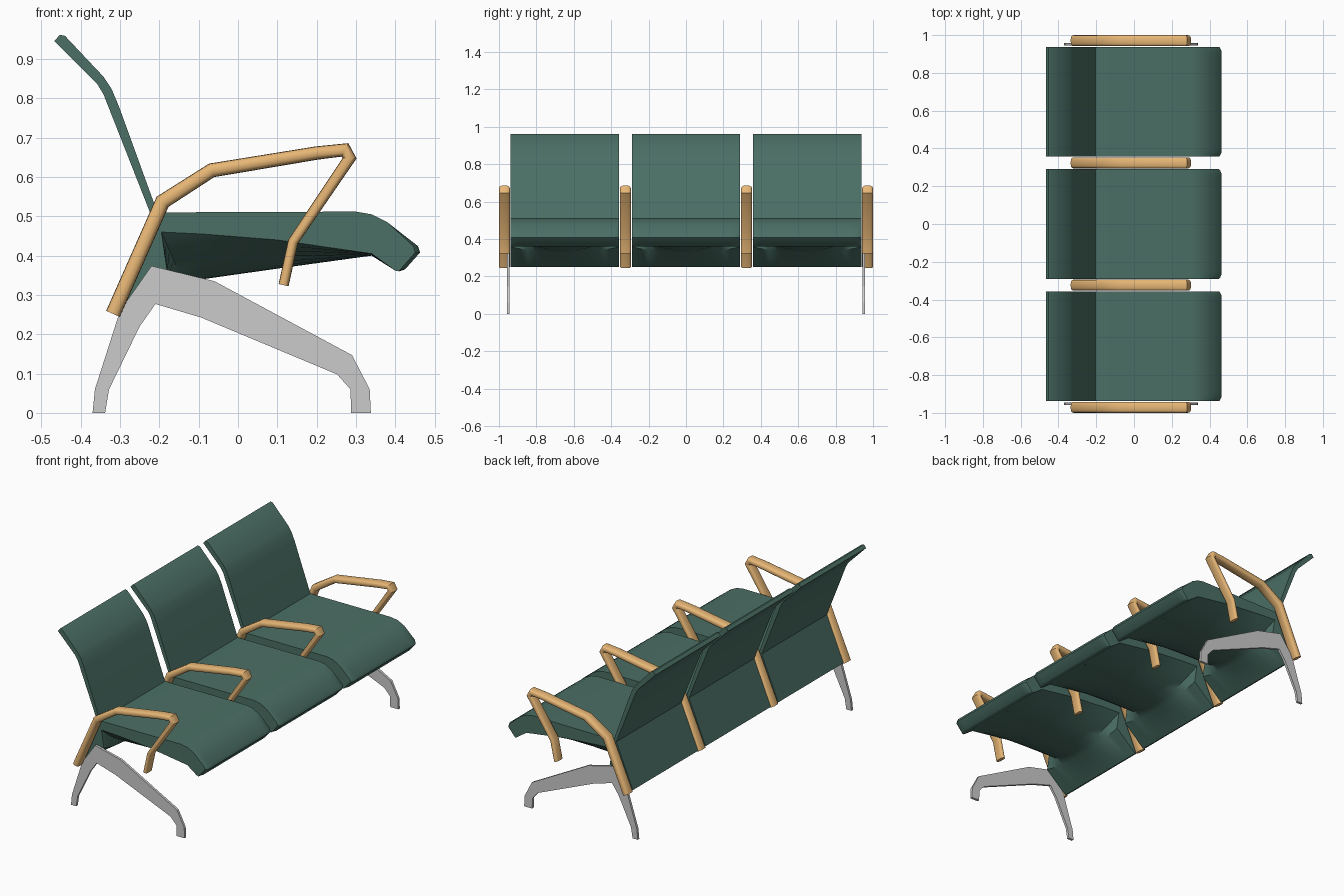
import bpy, bmesh, math
from mathutils import Vector

if "Cube" in bpy.data.objects:
    bpy.data.objects.remove(bpy.data.objects["Cube"])


def material(name, color):
    m = bpy.data.materials.new(name)
    m.diffuse_color = (*color, 1)
    m.use_nodes = True
    m.node_tree.nodes["Principled BSDF"].inputs["Base Color"].default_value = m.diffuse_color
    return m


def loft(name, rings, mat=None, angle=35):
    """Skin a list of equal-length closed rings and cap both ends."""
    bm = bmesh.new()
    rows = [[bm.verts.new(p) for p in ring] for ring in rings]
    n = len(rows[0])
    for a, b in zip(rows, rows[1:]):
        for i in range(n):
            j = (i + 1) % n
            bm.faces.new((a[i], a[j], b[j], b[i]))
    bm.faces.new(rows[0])
    bm.faces.new(rows[-1])
    bmesh.ops.recalc_face_normals(bm, faces=bm.faces[:])
    me = bpy.data.meshes.new(name)
    bm.to_mesh(me)
    bm.free()
    ob = bpy.data.objects.new(name, me)
    bpy.context.collection.objects.link(ob)
    if mat:
        me.materials.append(mat)
    bpy.ops.object.select_all(action='DESELECT')
    ob.select_set(True)
    bpy.context.view_layer.objects.active = ob
    if angle:
        bpy.ops.object.shade_smooth_by_angle(angle=math.radians(angle))
    return ob


green = material("green_upholstery", (0.07, 0.16, 0.13))
wood = material("wood", (0.80, 0.47, 0.18))

# Seat side profile: backrest front, seat top, front lip
upper = [(-.467, .946), (-.453, .962), (-.440, .959), (-.342, .855), (-.322, .825),
         (-.303, .78), (-.205, .51), (.30, .512), (.34, .505), (.38, .485),
         (.458, .424), (.463, .408), (.425, .365), (.41, .36), (.40, .362)]
# Underside: shallow at the side edges, deep belly at the centre
edge = [(.34, .405), (.10, .44), (-.09, .455), (-.195, .46), (-.18, .36)]
belly = [(.34, .400), (.10, .367), (-.09, .34), (-.14, .335), (-.18, .328)]
# Lower back flap and rear of backrest
rear = [(-.308, .25), (-.325, .26), (-.222, .505), (-.342, .81), (-.357, .835)]

PITCH, HALF = 0.647, 0.29
for k, side in enumerate(("left", "middle", "right")):
    yc = (k - 1) * PITCH
    rings = []
    for s in range(17):
        t = math.sin((s / 8 - 1) * math.pi / 2)
        f = 1 - abs(t) ** 2.5
        mid = [(a[0] + (b[0] - a[0]) * f, a[1] + (b[1] - a[1]) * f)
               for a, b in zip(edge, belly)]
        # slightly eased front corners
        pull = 0.012 * max(0, (abs(t) - 0.95) / 0.05)
        rings.append([(x - (pull if x > .42 else 0), yc + t * HALF, z)
                      for x, z in upper + mid + rear])
    loft("seat_" + side, rings, green, 40)

# Armrests: flattened round bar swept along a bent path
path = [(-.318, .252), (-.192, .537), (-.067, .617), (.2, .661), (.272, .669),
        (.284, .648), (.14, .435), (.116, .325)]
half_thick = [.019, .019, .018, .017, .016, .015, .013, .013]


def arm(name, yc):
    pts = [Vector(p) for p in path]
    rings = []
    for i, p in enumerate(pts):
        d0 = (p - pts[max(i - 1, 0)]).normalized()
        d1 = (pts[min(i + 1, len(pts) - 1)] - p).normalized()
        d = (d0 + d1).normalized()
        nrm = Vector((-d.y, d.x))
        miter = max(d.dot(d1 if d1.length else d0), 0.75)
        ring = []
        for a in range(16):
            c, s = math.cos(a * math.pi / 8), math.sin(a * math.pi / 8)
            w = math.copysign(abs(c) ** .6, c) * .029
            h = math.copysign(abs(s) ** .8, s) * half_thick[i] / miter
            q = p + nrm * h
            ring.append((q.x, yc + w, q.y))
        rings.append(ring)
    loft(name, rings, wood, 40)


for k in range(4):
    arm("armrest_%d" % (k + 1), (k - 1.5) * PITCH)

# Legs: flat plates under both ends
leg = [(-.37, 0), (-.364, .06), (-.30, .26), (-.22, .374), (-.06, .335), (.29, .147),
       (.335, .06), (.338, 0), (.288, 0), (.286, .06), (.252, .098), (-.095, .243),
       (-.21, .277), (-.25, .22), (-.328, .06), (-.338, 0)]
for side, y in (("left", -.951), ("right", .951)):
    loft("leg_" + side, [[(x, y + o, z) for x, z in leg] for o in (-.007, .007)], None, 0)
